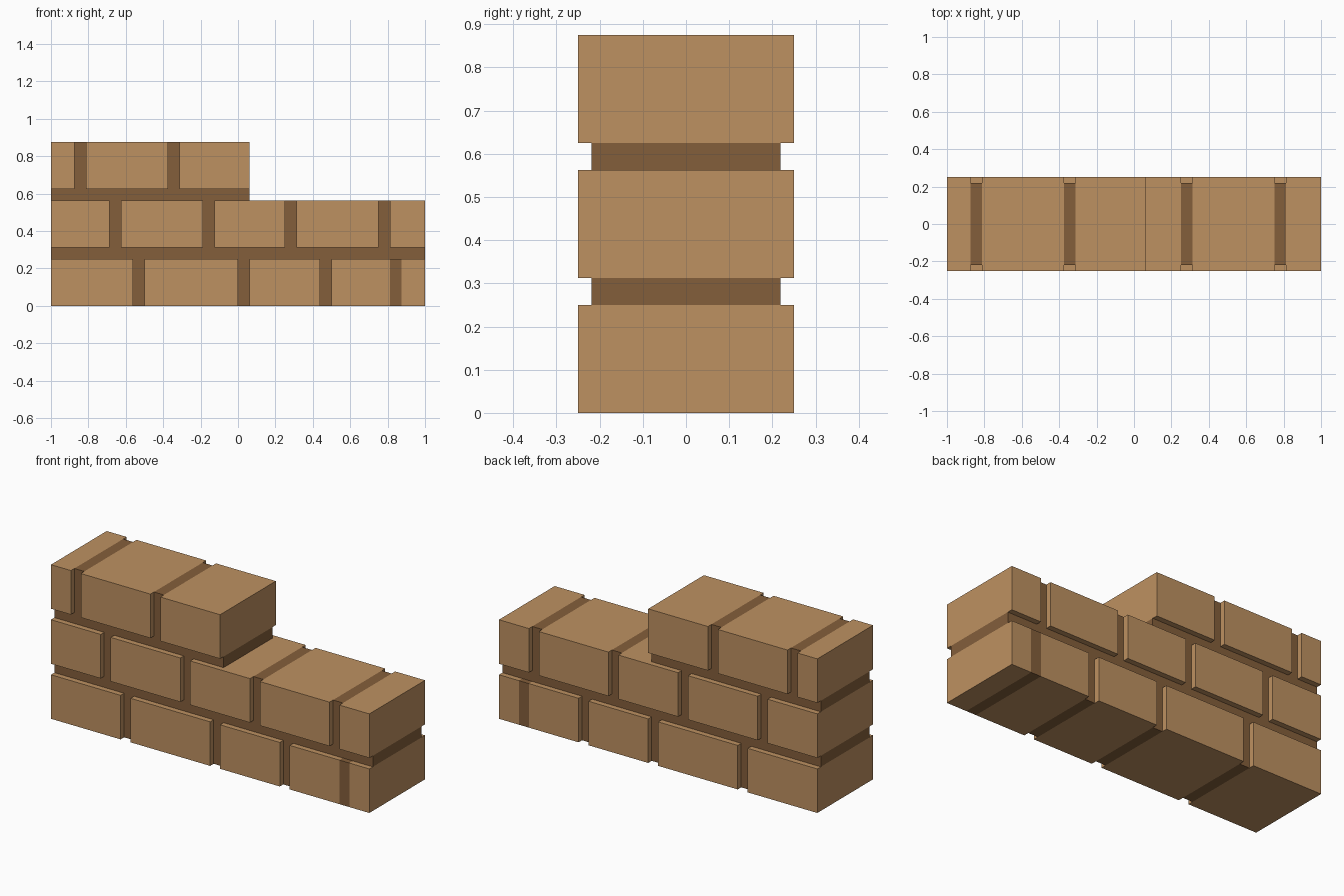
import bpy
import bmesh

if "Cube" in bpy.data.objects:
    bpy.data.objects.remove(bpy.data.objects["Cube"])

BRICK_H, GAP = 0.25, 0.0625       # course height and mortar width
BRICK_Y, MORTAR_Y = 0.25, 0.21875  # half depths


def material(name, rgb):
    m = bpy.data.materials.new(name)
    m.diffuse_color = (*rgb, 1)
    m.use_nodes = True
    m.node_tree.nodes["Principled BSDF"].inputs["Base Color"].default_value = m.diffuse_color
    return m


BRICK = material("tan brick", (0.515, 0.283, 0.120))
MORTAR = material("brown mortar", (0.231, 0.114, 0.044))


def box(name, x0, x1, half_y, z0, z1, mat):
    bm = bmesh.new()
    bmesh.ops.create_cube(bm, size=1)
    for v in bm.verts:
        v.co.x = x0 if v.co.x < 0 else x1
        v.co.y = -half_y if v.co.y < 0 else half_y
        v.co.z = z0 if v.co.z < 0 else z1
    me = bpy.data.meshes.new(name)
    bm.to_mesh(me)
    bm.free()
    me.materials.append(mat)
    ob = bpy.data.objects.new(name, me)
    bpy.context.collection.objects.link(ob)


# Each course: right end, then the left edge of every upright joint
courses = [
    (1.0, [-0.5625, 0.0, 0.4375, 0.8125]),
    (1.0, [-0.6875, -0.1875, 0.25, 0.75]),
    (0.0625, [-0.875, -0.375]),
]

for row, (end, joints) in enumerate(courses):
    z0 = row * (BRICK_H + GAP)
    z1 = z0 + BRICK_H
    # Mortar bed under the upper courses
    if row:
        box(f"mortar_bed_{row}", -1, end, MORTAR_Y, z0 - GAP, z0, MORTAR)
    # Bricks alternate with recessed joints
    x = -1.0
    for i, j in enumerate(joints):
        box(f"brick_{row}_{i}", x, j, BRICK_Y, z0, z1, BRICK)
        # The last joint of the bottom course is filled flush with the face
        flush = row == 0 and i == len(joints) - 1
        box(f"mortar_joint_{row}_{i}", j, j + GAP,
            BRICK_Y if flush else MORTAR_Y, z0, z1, MORTAR)
        x = j + GAP
    box(f"brick_{row}_end", x, end, BRICK_Y, z0, z1, BRICK)
